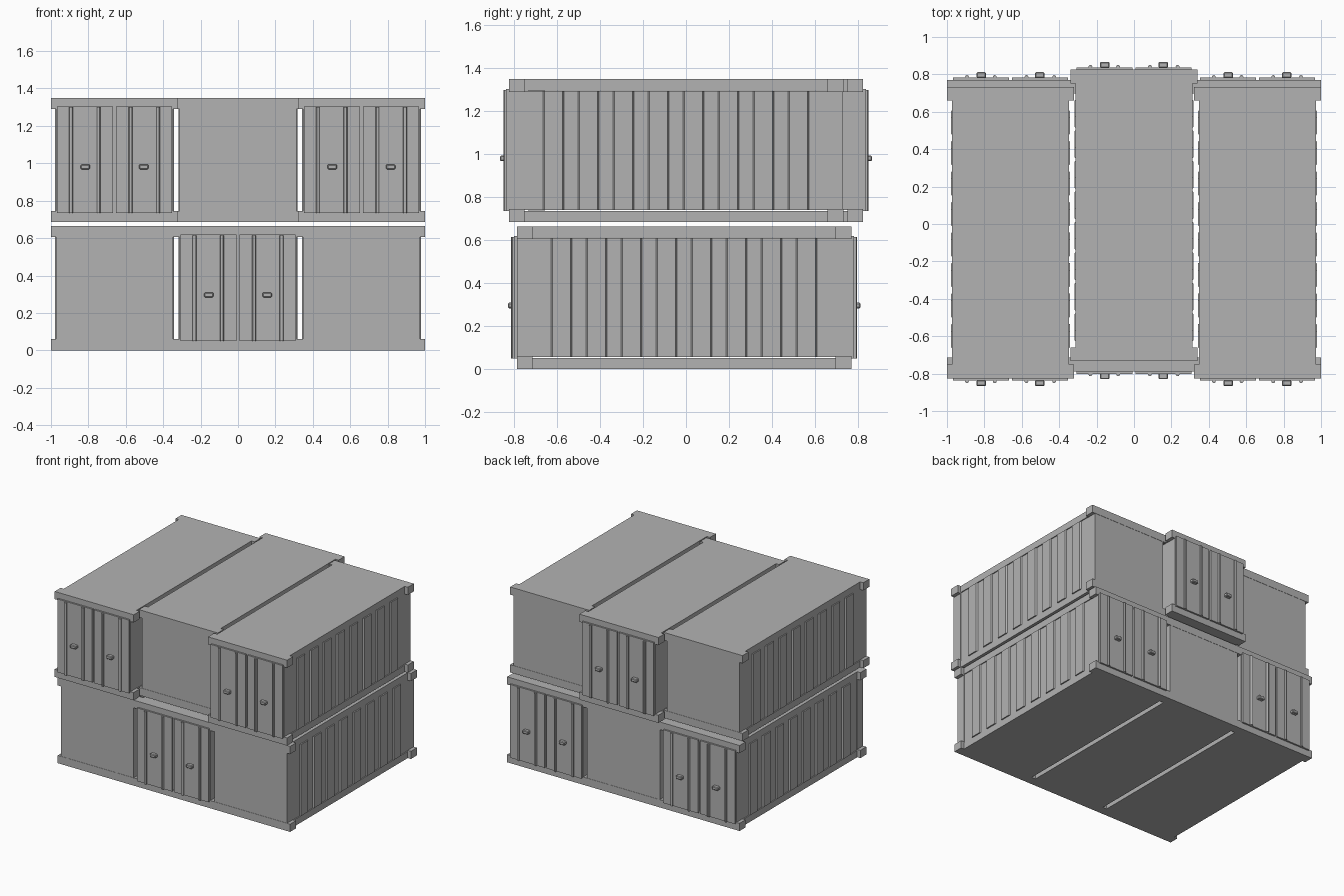
import bpy, bmesh, math
from mathutils import Matrix, Vector

if "Cube" in bpy.data.objects:
    bpy.data.objects.remove(bpy.data.objects["Cube"], do_unlink=True)

grey = bpy.data.materials.new("light_grey_steel")
grey.use_nodes = True
colour = (0.45, 0.45, 0.45, 1)
grey.diffuse_color = colour
grey.node_tree.nodes["Principled BSDF"].inputs["Base Color"].default_value = colour

# Container measures, with the doors facing -y in local space
HALF_L, HALF_W, H = 0.779, 0.34, 0.665
RAIL, CAST = 0.06, 0.073
ROOF_W, WALL_W, RIB_W = 0.313, 0.309, 0.319
PITCH, RIB_FLAT, RIB_SLOPE = 0.163, 0.042, 0.007


def box(bm, x, y, z):
    """Axis-aligned box from (min, max) pairs."""
    size = [b - a for a, b in (x, y, z)]
    mid = [(a + b) / 2 for a, b in (x, y, z)]
    m = Matrix.Translation(mid) @ Matrix.Diagonal((*size, 1))
    return bmesh.ops.create_cube(bm, size=1, matrix=m)["verts"]


def finish(bm, name, place, smooth=False):
    bmesh.ops.recalc_face_normals(bm, faces=bm.faces)
    mesh = bpy.data.meshes.new(name)
    bm.to_mesh(mesh)
    bm.free()
    mesh.materials.append(grey)
    ob = bpy.data.objects.new(name, mesh)
    bpy.context.collection.objects.link(ob)
    ob.matrix_world = place
    if smooth:
        bpy.ops.object.select_all(action="DESELECT")
        ob.select_set(True)
        bpy.context.view_layer.objects.active = ob
        bpy.ops.object.shade_smooth_by_angle()


def walls(bm):
    """Corrugated side walls: one closed outline pulled upward."""
    end = HALF_L - 0.002
    side = [(ROOF_W, -end), (ROOF_W, CAST - HALF_L), (WALL_W, CAST - HALF_L)]
    for i in range(8):
        c = (i - 3.5) * PITCH
        side += [(WALL_W, c - RIB_FLAT - RIB_SLOPE), (RIB_W, c - RIB_FLAT),
                 (RIB_W, c + RIB_FLAT), (WALL_W, c + RIB_FLAT + RIB_SLOPE)]
    side += [(WALL_W, HALF_L - CAST), (ROOF_W, HALF_L - CAST), (ROOF_W, end)]
    outline = side + [(-x, y) for x, y in reversed(side)]
    face = bm.faces.new([bm.verts.new((x, y, RAIL - 0.005)) for x, y in outline])
    top = bmesh.ops.extrude_face_region(bm, geom=[face])["geom"]
    bmesh.ops.translate(bm, vec=(0, 0, H - 2 * RAIL + 0.01),
                        verts=[v for v in top if isinstance(v, bmesh.types.BMVert)])


def container(label, x, y, z, turned):
    place = Matrix.Translation((x, y, z))
    if turned:
        place = place @ Matrix.Rotation(math.pi, 4, "Z")

    bm = bmesh.new()
    walls(bm)
    finish(bm, label + "_corrugated_walls", place)

    # Roof and floor slabs
    for name, zs in (("roof", (H - 0.052, H)), ("floor", (0, 0.052))):
        bm = bmesh.new()
        box(bm, (-ROOF_W, ROOF_W), (CAST - HALF_L, HALF_L - CAST), zs)
        finish(bm, label + "_" + name, place)

    # Cross beams with corner blocks at both ends
    bm = bmesh.new()
    for s in (-1, 1):
        ys = sorted((s * HALF_L, s * (HALF_L - CAST)))
        for zs in ((0, RAIL), (H - RAIL, H)):
            box(bm, (-HALF_W, HALF_W), ys, zs)
    finish(bm, label + "_end_beams", place)

    # Two door leaves, each with two lock rods and a handle
    doors, rods, handles = bmesh.new(), bmesh.new(), bmesh.new()
    front = -HALF_L
    for s in (-1, 1):
        box(doors, sorted((s * 0.008, s * 0.308)), (front - 0.013, front + 0.02),
            (0.05, H - 0.045))
        for rx in (0.085, 0.233):
            m = Matrix.Translation((s * rx, front - 0.016, H / 2))
            bmesh.ops.create_cone(rods, cap_ends=True, segments=12, radius1=0.01,
                                  radius2=0.01, depth=0.565, matrix=m)
        box(handles, sorted((s * 0.131, s * 0.181)), (front - 0.042, front - 0.01),
            (0.283, 0.309))
    bmesh.ops.bevel(handles, geom=handles.edges[:], offset=0.005, segments=1,
                    affect="EDGES")
    finish(doors, label + "_doors", place)
    finish(rods, label + "_lock_rods", place, smooth=True)
    finish(handles, label + "_handles", place)


# Two layers of three, doors facing alternate ways
for column, x in (("right", -0.66), ("middle", 0), ("left", 0.66)):
    middle = column == "middle"
    container("lower_" + column, x, -0.009, 0, not middle)
    container("upper_" + column, x, 0.046 if middle else -0.046, 0.685, middle)
